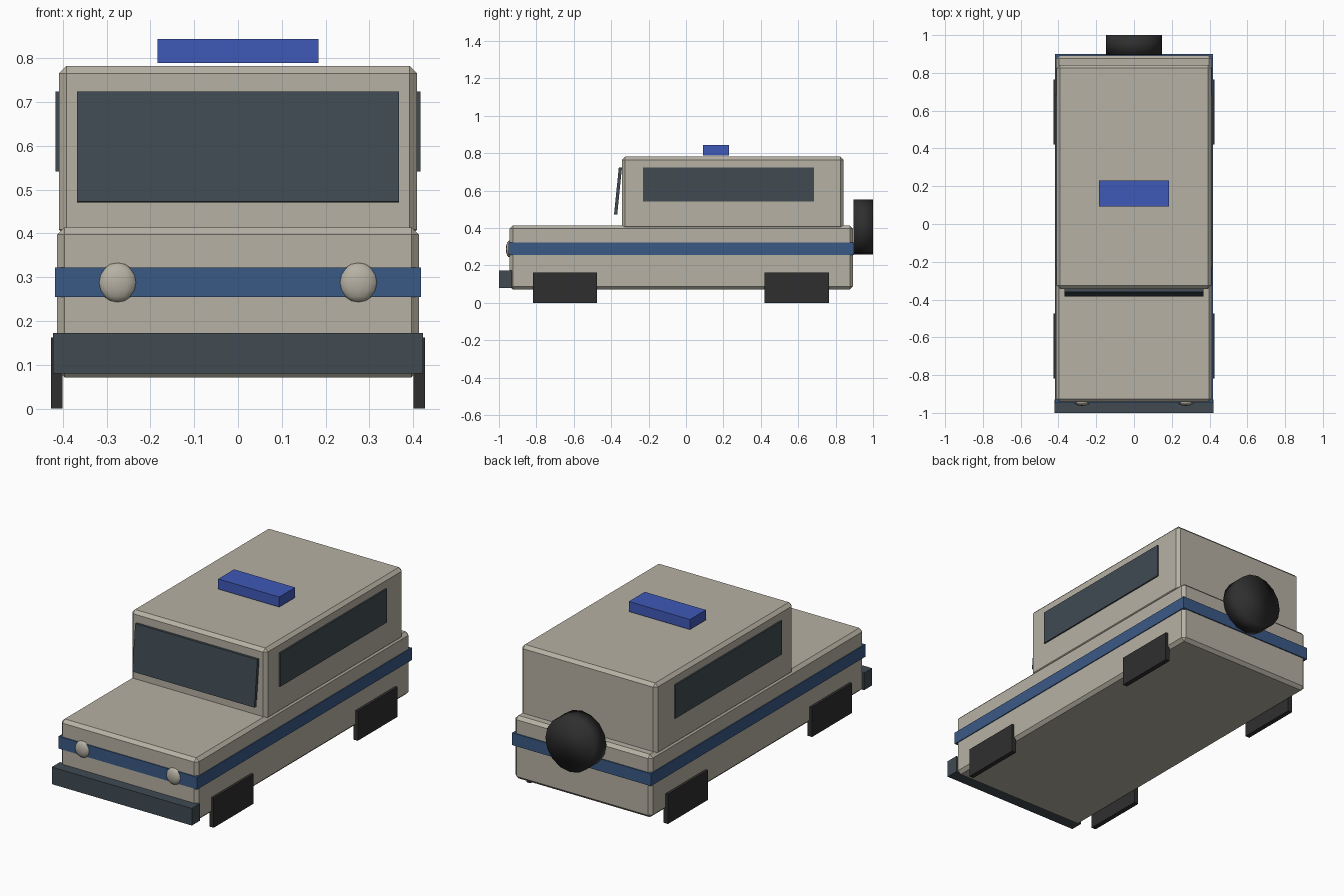
import bpy
from mathutils import Matrix

cube = bpy.data.objects.get("Cube")
if cube:
    bpy.data.objects.remove(cube, do_unlink=True)


def material(name, rgb):
    m = bpy.data.materials.new(name)
    m.use_nodes = True
    colour = (*rgb, 1)
    m.diffuse_color = colour
    m.node_tree.nodes["Principled BSDF"].inputs["Base Color"].default_value = colour
    return m


paint = material("stone_paint", (0.47, 0.44, 0.37))
glass = material("slate_grey", (0.052, 0.07, 0.086))
navy = material("stripe_blue", (0.042, 0.1, 0.235))
beacon = material("beacon_blue", (0.05, 0.1, 0.48))
rubber = material("tyre_black", (0.028, 0.028, 0.028))


def box(name, low, high, mat, bevel=0, tilt=0):
    """Box between two corners, optionally chamfered or tilted about x."""
    size = [b - a for a, b in zip(low, high)]
    centre = [(a + b) / 2 for a, b in zip(low, high)]
    bpy.ops.mesh.primitive_cube_add(size=1, location=centre)
    ob = bpy.context.object
    ob.name = name
    ob.data.transform(Matrix.Diagonal((*size, 1)))
    ob.rotation_euler.x = tilt
    ob.data.materials.append(mat)
    if bevel:
        mod = ob.modifiers.new("chamfer", 'BEVEL')
        mod.width = bevel
        mod.segments = 1
    return ob


# Main shell
box("lower_body", (-0.413, -0.943, 0.071), (0.413, 0.893, 0.414), paint, 0.017)
box("cabin", (-0.409, -0.343, 0.392), (0.409, 0.842, 0.782), paint, 0.017)
box("body_stripe", (-0.418, -0.948, 0.255), (0.418, 0.899, 0.322), navy)
box("front_bumper", (-0.422, -1.0, 0.08), (0.422, -0.93, 0.173), glass)

# Glass and roof beacon
box("windscreen", (-0.368, -0.372, 0.471), (0.368, -0.355, 0.724), glass, tilt=-0.1)
box("roof_beacon", (-0.184, 0.092, 0.789), (0.184, 0.229, 0.844), beacon)

# Parts repeated on both sides
for side, s in (("left", 1), ("right", -1)):
    def pair(name, inner, outer, y, z, mat):
        xs = sorted((s * inner, s * outer))
        box(f"{side}_{name}", (xs[0], y[0], z[0]), (xs[1], y[1], z[1]), mat)

    pair("side_window", 0.4, 0.417, (-0.231, 0.685), (0.541, 0.724), glass)
    for end, y in (("front", -0.647), ("rear", 0.593)):
        pair(end + "_wheel", 0.401, 0.427, (y - 0.172, y + 0.172), (0, 0.162), rubber)

    bpy.ops.mesh.primitive_uv_sphere_add(segments=12, ring_count=8, radius=0.045,
                                         location=(s * 0.275, -0.943, 0.288))
    lamp = bpy.context.object
    lamp.name = side + "_headlamp"
    lamp.data.transform(Matrix.Diagonal((1, 0.44, 1, 1)))
    lamp.data.materials.append(paint)
    bpy.ops.object.shade_smooth()

# Spare wheel on the tail
bpy.ops.mesh.primitive_cylinder_add(vertices=16, radius=0.147, depth=0.105,
                                    location=(0, 0.9475, 0.406))
spare = bpy.context.object
spare.name = "spare_wheel"
spare.data.transform(Matrix.Rotation(1.5708, 4, 'X'))
spare.data.materials.append(rubber)
bpy.ops.object.shade_smooth()
